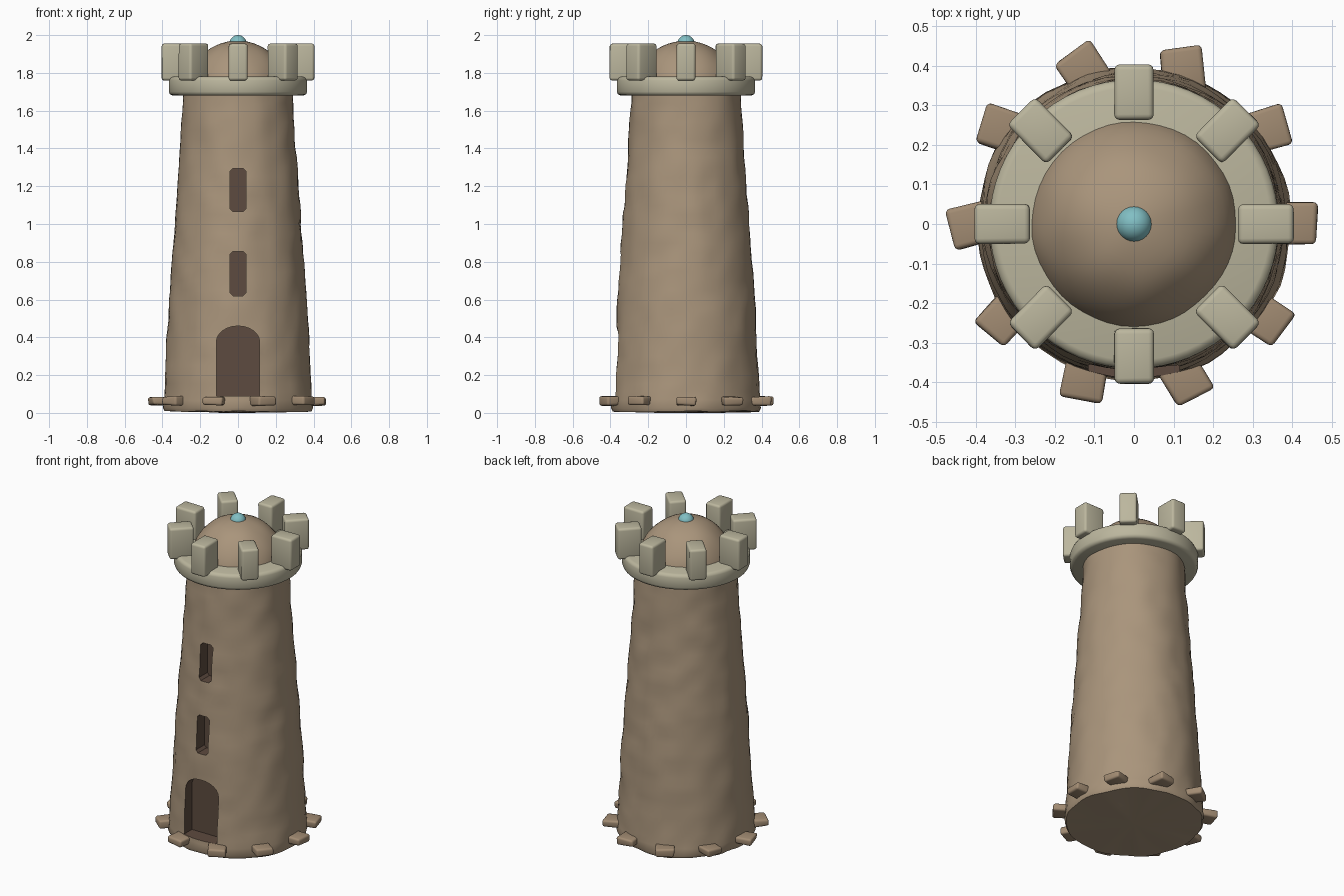
import bpy, bmesh, math, random
from mathutils import Vector, Matrix, noise

if "Cube" in bpy.data.objects:
    bpy.data.objects.remove(bpy.data.objects["Cube"])

random.seed(4)


def material(name, rgb):
    m = bpy.data.materials.new(name)
    m.diffuse_color = (*rgb, 1)
    m.use_nodes = True
    m.node_tree.nodes["Principled BSDF"].inputs["Base Color"].default_value = m.diffuse_color
    return m


SAND = material("sandstone", (0.40, 0.30, 0.20))
PALE = material("pale_stone", (0.50, 0.47, 0.34))
BROWN = material("footing_stone", (0.36, 0.26, 0.17))
DARK = material("dark_recess", (0.11, 0.07, 0.05))
TEAL = material("teal", (0.22, 0.52, 0.55))


def finish(bm, name, mat, angle=40):
    bmesh.ops.recalc_face_normals(bm, faces=bm.faces[:])
    me = bpy.data.meshes.new(name)
    bm.to_mesh(me)
    bm.free()
    me.materials.append(mat)
    ob = bpy.data.objects.new(name, me)
    bpy.context.collection.objects.link(ob)
    smooth(ob, angle)
    return ob


def smooth(ob, angle):
    bpy.ops.object.select_all(action='DESELECT')
    ob.select_set(True)
    bpy.context.view_layer.objects.active = ob
    bpy.ops.object.shade_smooth_by_angle(angle=math.radians(angle))


def roughen(bm, amount, scale):
    for v in bm.verts:
        v.co += noise.noise_vector(v.co * scale) * amount


def lathe(profile, segments):
    """Revolve (radius, z) points around z; end points on the axis close it."""
    bm = bmesh.new()
    vs = [bm.verts.new((r, 0, z)) for r, z in profile]
    es = [bm.edges.new(p) for p in zip(vs, vs[1:])]
    bmesh.ops.spin(bm, geom=vs + es, axis=(0, 0, 1), cent=(0, 0, 0),
                   angle=math.tau, steps=segments)
    bmesh.ops.remove_doubles(bm, verts=bm.verts[:], dist=1e-4)
    return bm


def block(name, size, loc, yaw, mat, bevel, jitter=0.0):
    bm = bmesh.new()
    bmesh.ops.create_cube(bm, size=1)
    for v in bm.verts:
        v.co = Vector(a * b for a, b in zip(v.co, size))
        v.co += Vector(random.uniform(-jitter, jitter) for _ in range(3))
    bmesh.ops.bevel(bm, geom=bm.edges[:], offset=bevel, segments=3,
                    profile=0.5, affect='EDGES')
    bm.transform(Matrix.Translation(loc) @ Matrix.Rotation(yaw, 4, 'Z'))
    return finish(bm, name, mat, 60)


def cutter(name, outline, back):
    """Prism with an (x, z) outline, running from outside the wall to y = back."""
    bm = bmesh.new()
    f = bm.faces.new([bm.verts.new((x, -0.6, z)) for x, z in outline])
    new = bmesh.ops.extrude_face_region(bm, geom=[f])["geom"]
    for v in new:
        if isinstance(v, bmesh.types.BMVert):
            v.co.y = back
    return finish(bm, name, DARK)


# Tapered, slightly uneven tower body
key = [(0.397, 0.025), (0.385, 0.2), (0.364, 0.6), (0.335, 1.0),
       (0.306, 1.4), (0.288, 1.73)]
wall = []
for (r0, z0), (r1, z1) in zip(key, key[1:]):
    n = max(2, round((z1 - z0) / 0.05))
    wall += [(r0 + (r1 - r0) * i / n, z0 + (z1 - z0) * i / n) for i in range(n)]
bm = lathe([(0, 0.004), (0.2, 0.004), (0.388, 0.008)] + wall + [key[-1], (0, 1.73)], 64)
roughen(bm, 0.008, 9)
tower = finish(bm, "tower_body", SAND)

# Arched doorway and two window slots cut into the front
arch = [(0.115 * math.cos(a), 0.375 + 0.085 * math.sin(a))
        for a in (math.pi * i / 12 for i in range(13))]
door = [(-0.115, 0.09), (0.115, 0.09)] + arch


def slot(z0, z1, w=0.042, c=0.015):
    return [(-w + c, z0), (w - c, z0), (w, z0 + c), (w, z1 - c),
            (w - c, z1), (-w + c, z1), (-w, z1 - c), (-w, z0 + c)]


cuts = [cutter("doorway_cutter", door, -0.295),
        cutter("lower_window_cutter", slot(0.62, 0.855), -0.275),
        cutter("upper_window_cutter", slot(1.065, 1.295), -0.245)]
bpy.context.view_layer.objects.active = tower
for c in cuts:
    mod = tower.modifiers.new("cut", 'BOOLEAN')
    mod.operation, mod.solver, mod.object = 'DIFFERENCE', 'EXACT', c
    mod.material_mode = 'TRANSFER'
    bpy.ops.object.modifier_apply(modifier=mod.name)
for c in cuts:
    bpy.data.objects.remove(c)
smooth(tower, 40)

# Parapet ring
bm = lathe([(0, 1.68), (0.345, 1.68), (0.36, 1.686), (0.366, 1.70), (0.366, 1.76),
            (0.36, 1.774), (0.345, 1.78), (0, 1.78)], 64)
finish(bm, "parapet_ring", PALE, 50)

# Eight merlons
for i in range(8):
    a = math.tau * i / 8
    block(f"merlon_{i + 1}", (0.14, 0.10, 0.195),
          (0.334 * math.cos(a), 0.334 * math.sin(a), 1.8575), a, PALE, 0.014, 0.001)

# Domed roof
dome = [(0.27 * math.cos(t), 1.70 + 0.272 * math.sin(t))
        for t in (math.pi / 2 * i / 14 for i in range(14))]
bm = lathe([(0, 1.70)] + dome + [(0, 1.972)], 48)
roughen(bm, 0.005, 8)
finish(bm, "dome_roof", SAND, 60)

# Finial ball
bm = bmesh.new()
bmesh.ops.create_uvsphere(bm, u_segments=24, v_segments=16, radius=0.046,
                          matrix=Matrix.Translation((0, 0, 1.954)))
finish(bm, "finial", TEAL, 60)

# Footing stones, each turned a little out of line
turns = [0, -20, 24, 15, 18, 13, 12, 9, 10, 2]
for i, turn in enumerate(turns):
    a = math.tau * i / 10
    block(f"footing_stone_{i + 1}", (0.12, 0.105, 0.046),
          (0.405 * math.cos(a), 0.405 * math.sin(a), 0.063),
          a + math.radians(turn), BROWN, 0.012, 0.005)
